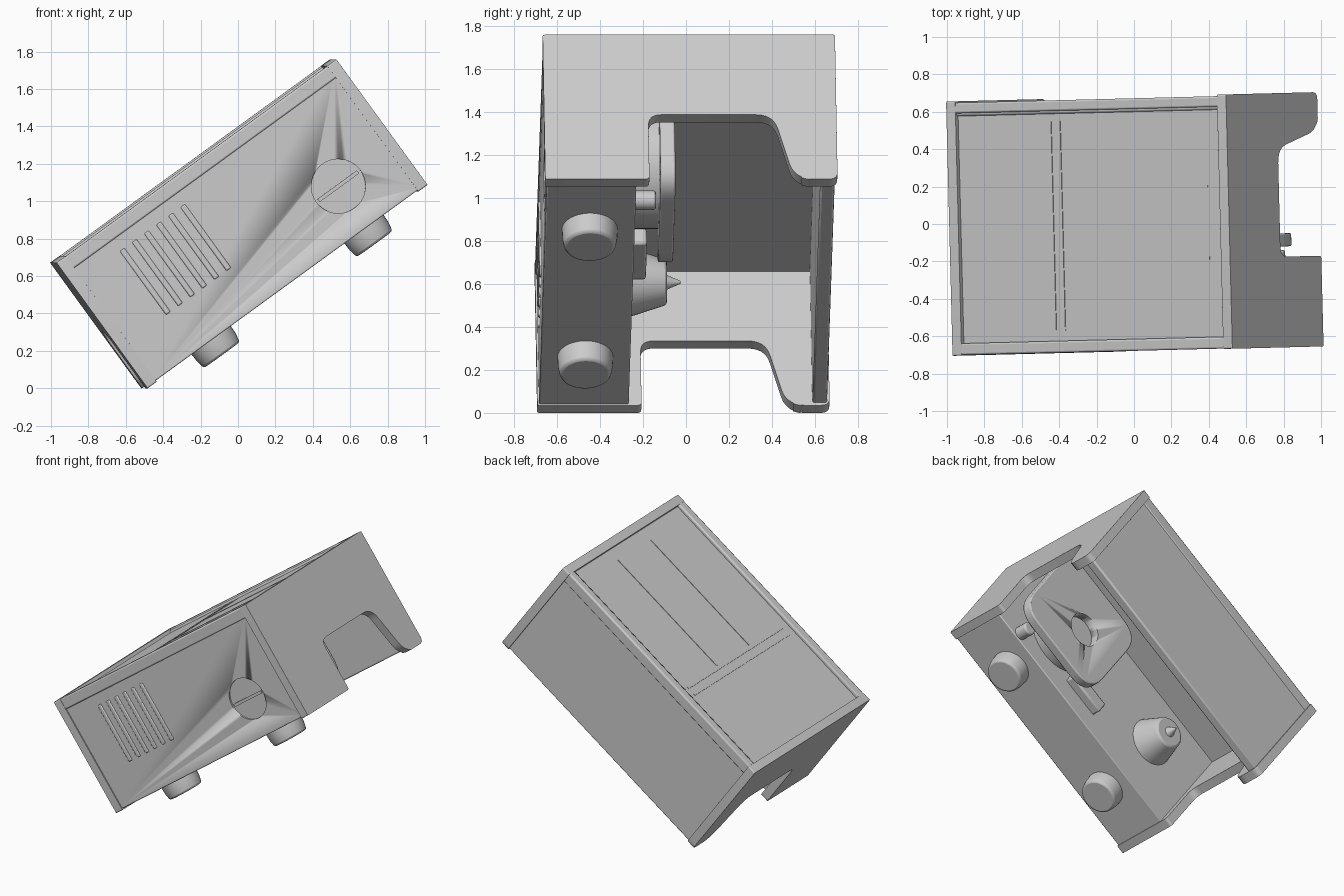
import bpy, bmesh, math
from mathutils import Matrix

if "Cube" in bpy.data.objects:
    bpy.data.objects.remove(bpy.data.objects["Cube"])

# Everything is built in box space: x = length, y = width, z = depth, then tilted
L, D, T = 1.85, 0.83, 0.06
TILT = (Matrix.Rotation(math.radians(1.46), 4, 'Z') @ Matrix.Translation((-0.5, 0, 0))
        @ Matrix.Rotation(math.radians(-36), 4, 'Y'))


def finish(name, bm, bevel=0.0, segs=2):
    bmesh.ops.recalc_face_normals(bm, faces=bm.faces)
    me = bpy.data.meshes.new(name)
    bm.to_mesh(me)
    bm.free()
    ob = bpy.data.objects.new(name, me)
    bpy.context.collection.objects.link(ob)
    ob.matrix_world = TILT
    if bevel:
        m = ob.modifiers.new("soft_edges", 'BEVEL')
        m.width, m.segments = bevel, segs
        m.limit_method, m.angle_limit = 'ANGLE', math.radians(40)
    bpy.ops.object.select_all(action='DESELECT')
    bpy.context.view_layer.objects.active = ob
    ob.select_set(True)
    bpy.ops.object.shade_smooth_by_angle(angle=math.radians(35))
    return ob


def box(name, x, y, z, bevel=0.01):
    bm = bmesh.new()
    bmesh.ops.create_cube(bm, size=1)
    for v in bm.verts:
        v.co = [(r[0] + r[1]) / 2 + c * (r[1] - r[0]) for r, c in zip((x, y, z), v.co)]
    return finish(name, bm, bevel)


def turned(name, centre, axis, rings, bevel=0.0, n=40):
    """Round part: rings of (radius, offset) along axis 'Y' or '-Z'."""
    rot = Matrix.Rotation(math.radians(-90), 4, 'X') if axis == 'Y' else Matrix.Rotation(math.pi, 4, 'X')
    bm = bmesh.new()
    loops = [[bm.verts.new((r * math.cos(2 * math.pi * i / n), r * math.sin(2 * math.pi * i / n), h))
              for i in range(n)] for r, h in rings]
    for a, b in zip(loops, loops[1:]):
        for i in range(n):
            j = (i + 1) % n
            bm.faces.new((a[i], a[j], b[j], b[i]))
    bm.faces.new(loops[0])
    bm.faces.new(loops[-1])
    bm.transform(Matrix.Translation(centre) @ rot)
    return finish(name, bm, bevel)


def rounded(points, steps=6):
    """Round the corners of a polygon given as (a, b, radius)."""
    out = []
    for i, (a, b, r) in enumerate(points):
        if r == 0:
            out.append((a, b))
            continue
        ends = []
        for q in (points[i - 1], points[(i + 1) % len(points)]):
            d = math.hypot(q[0] - a, q[1] - b)
            ends.append((a + (q[0] - a) * r / d, b + (q[1] - b) * r / d))
        for k in range(steps + 1):
            t = k / steps
            out.append(tuple((1 - t) ** 2 * ends[0][m] + 2 * t * (1 - t) * (a, b)[m] + t * t * ends[1][m]
                             for m in (0, 1)))
    return out


def slab(name, outline, axis, lo, hi, bevel=0.008):
    """Extrude a 2D outline along x (outline is y, z) or y (outline is x, z)."""
    bm = bmesh.new()
    put = (lambda a, b: (lo, a, b)) if axis == 'X' else (lambda a, b: (a, lo, b))
    f = bm.faces.new([bm.verts.new(put(a, b)) for a, b in outline])
    new = bmesh.ops.extrude_face_region(bm, geom=[f])['geom']
    off = (hi - lo, 0, 0) if axis == 'X' else (0, hi - lo, 0)
    bmesh.ops.translate(bm, vec=off, verts=[v for v in new if isinstance(v, bmesh.types.BMVert)])
    return finish(name, bm, bevel)


def cut(target, cutter):
    m = target.modifiers.new("cut", 'BOOLEAN')
    m.operation, m.object, m.solver = 'DIFFERENCE', cutter, 'EXACT'
    cutter.hide_render = True
    cutter.hide_set(True)


# End walls with the scooped opening
wall = rounded([(-0.68, 0, 0.01), (-0.195, 0, 0.02), (-0.195, 0.37, 0.06), (0.385, 0.37, 0.08),
                (0.475, 0.02, 0.07), (0.54, 0, 0.03), (0.68, 0, 0.04), (0.68, D, 0.01), (-0.68, D, 0.01)])
for name, x in (("lower_end_wall", 0), ("upper_end_wall", L - T)):
    slab(name, wall, 'X', x, x + T)

# Housing, back wall, recessed panel and its rims
housing = box("front_housing", (0.03, L - 0.03), (-0.672, -0.255), (0.008, 0.8), 0.006)
box("back_wall", (0.03, L - 0.03), (0.6, 0.668), (0.015, 0.82))
box("recessed_panel", (0.03, L - 0.03), (-0.65, 0.65), (0.77, 0.806), 0)
for name, y in (("front_panel_rim", (-0.678, -0.615)), ("back_panel_rim", (0.615, 0.672))):
    box(name, (0.02, L - 0.02), y, (0.75, D - 0.001))

# Faint raised strips on the panel
for i, x in enumerate((0.66, 0.72)):
    box(f"panel_strip_{i}", (x, x + 0.015), (-0.56, 0.56), (0.8, 0.81), 0)
for i, y in enumerate((-0.2, 0.18)):
    box(f"panel_divider_{i}", (0.75, 1.7), (y, y + 0.015), (0.8, 0.81), 0)

# Dial recess and vent ribs on the front
cut(housing, turned("dial_cutter", (1.46, -0.69, 0.275), 'Y', [(0.145, 0), (0.145, 0.03)]))
box("dial_bar", (1.33, 1.59), (-0.67, -0.655), (0.265, 0.285), 0)
for i in range(6):
    x = 0.31 + i * 0.08
    box(f"vent_rib_{i}", (x, x + 0.03), (-0.68, -0.66), (0.26, 0.68), 0.006)

# Two knobs under the housing
for name, x in (("lower_knob", 0.43), ("upper_knob", 1.44)):
    turned(name, (x, -0.465, 0.02), '-Z', [(0.13, 0), (0.128, 0.06), (0.118, 0.112)], 0.012)

# Conical holder with its spike
turned("cone_holder", (0.455, -0.27, 0.42), 'Y', [(0.165, 0), (0.16, 0.02), (0.105, 0.19)], 0.012)
turned("cone_spike", (0.455, -0.09, 0.42), 'Y', [(0.04, 0), (0.03, 0.02), (0.006, 0.075)])

# Rounded plate with a hole, standing on a round neck
plate = slab("ring_plate", rounded([(1.03, 0.05, 0.16), (1.76, 0.05, 0.16), (1.76, 0.74, 0.16), (1.03, 0.74, 0.16)]),
             'Y', -0.14, -0.07)
cut(plate, turned("plate_hole_cutter", (1.34, -0.15, 0.37), 'Y', [(0.115, 0), (0.115, 0.2)]))
turned("plate_neck", (1.38, -0.27, 0.4), 'Y', [(0.28, 0), (0.28, 0.138)], 0.01)

# Lever bar and locking peg beside the plate
box("lever_bar", (0.87, 1.16), (-0.27, -0.19), (0.13, 0.22), 0.012)
turned("locking_peg", (1.6, -0.27, 0.06), 'Y', [(0.045, 0), (0.045, 0.11)], 0.01, 20)
